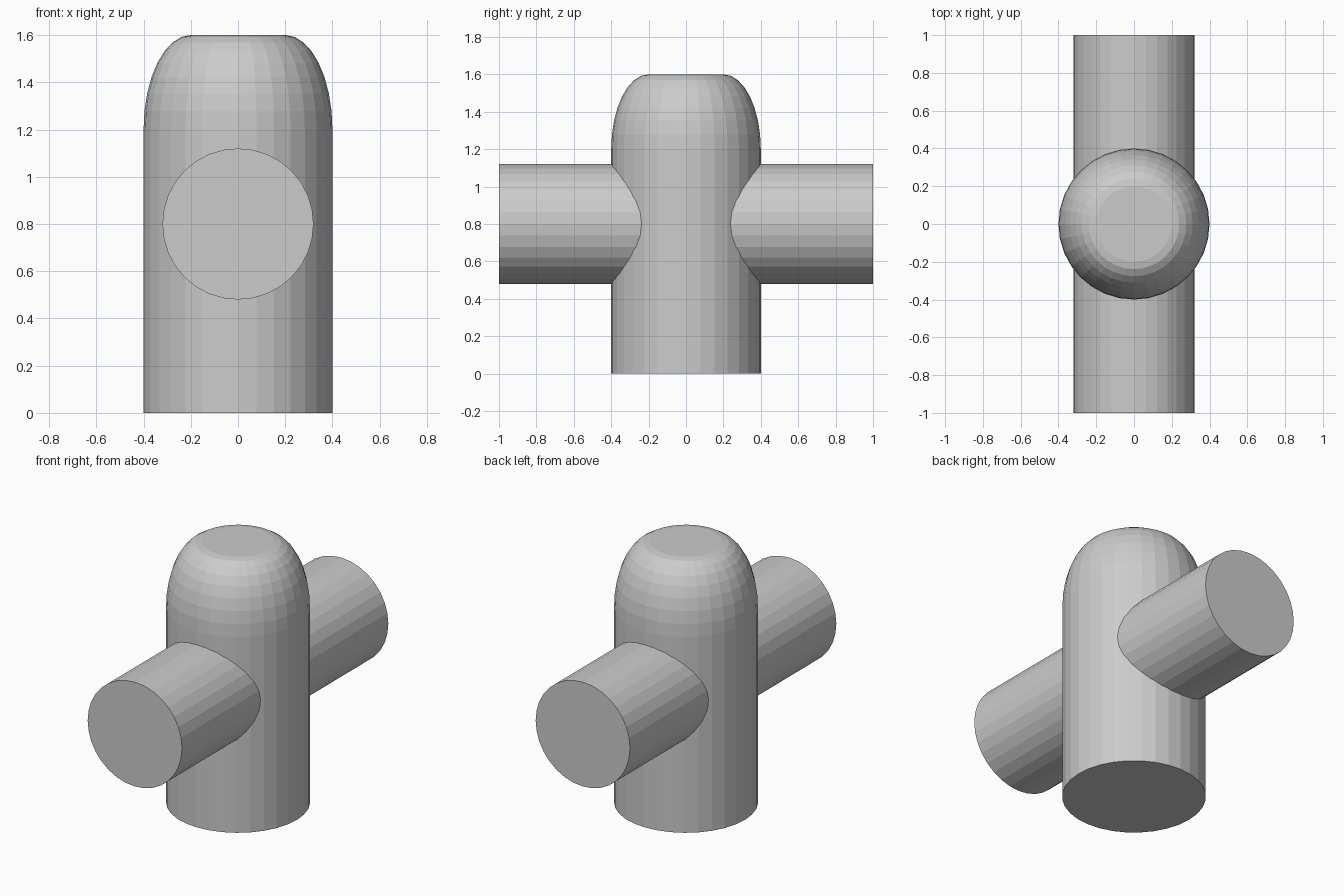
import bpy, bmesh
from math import sin, cos, pi, radians
from mathutils import Matrix

if "Cube" in bpy.data.objects:
    bpy.data.objects.remove(bpy.data.objects["Cube"])

SIDES = 32


def add_object(name, bm):
    bmesh.ops.recalc_face_normals(bm, faces=bm.faces)
    mesh = bpy.data.meshes.new(name)
    bm.to_mesh(mesh)
    bm.free()
    obj = bpy.data.objects.new(name, mesh)
    bpy.context.collection.objects.link(obj)
    return obj


def lathe(name, profile):
    """Turn a (radius, height) profile about z and cap both ends."""
    bm = bmesh.new()
    rings = [[bm.verts.new((r * cos(2 * pi * i / SIDES), r * sin(2 * pi * i / SIDES), z))
              for i in range(SIDES)] for r, z in profile]
    for low, high in zip(rings, rings[1:]):
        for i in range(SIDES):
            j = (i + 1) % SIDES
            bm.faces.new((low[i], low[j], high[j], high[i]))
    bm.faces.new(rings[0][::-1])
    bm.faces.new(rings[-1])
    return add_object(name, bm)


# Upright post: straight wall, elliptical shoulder, flat top
STEPS = 8
shoulder = [(0.2 + 0.2 * cos(pi / 2 * k / STEPS), 1.2 + 0.4 * sin(pi / 2 * k / STEPS))
            for k in range(STEPS + 1)]
lathe("upright_post", [(0.4, 0.0)] + shoulder)

# Cross bar: runs front to back through the post
bar = lathe("cross_bar", [(0.32, -1.0), (0.32, 1.0)])
bar.data.transform(Matrix.Translation((0, 0, 0.8)) @ Matrix.Rotation(radians(90), 4, 'X'))
